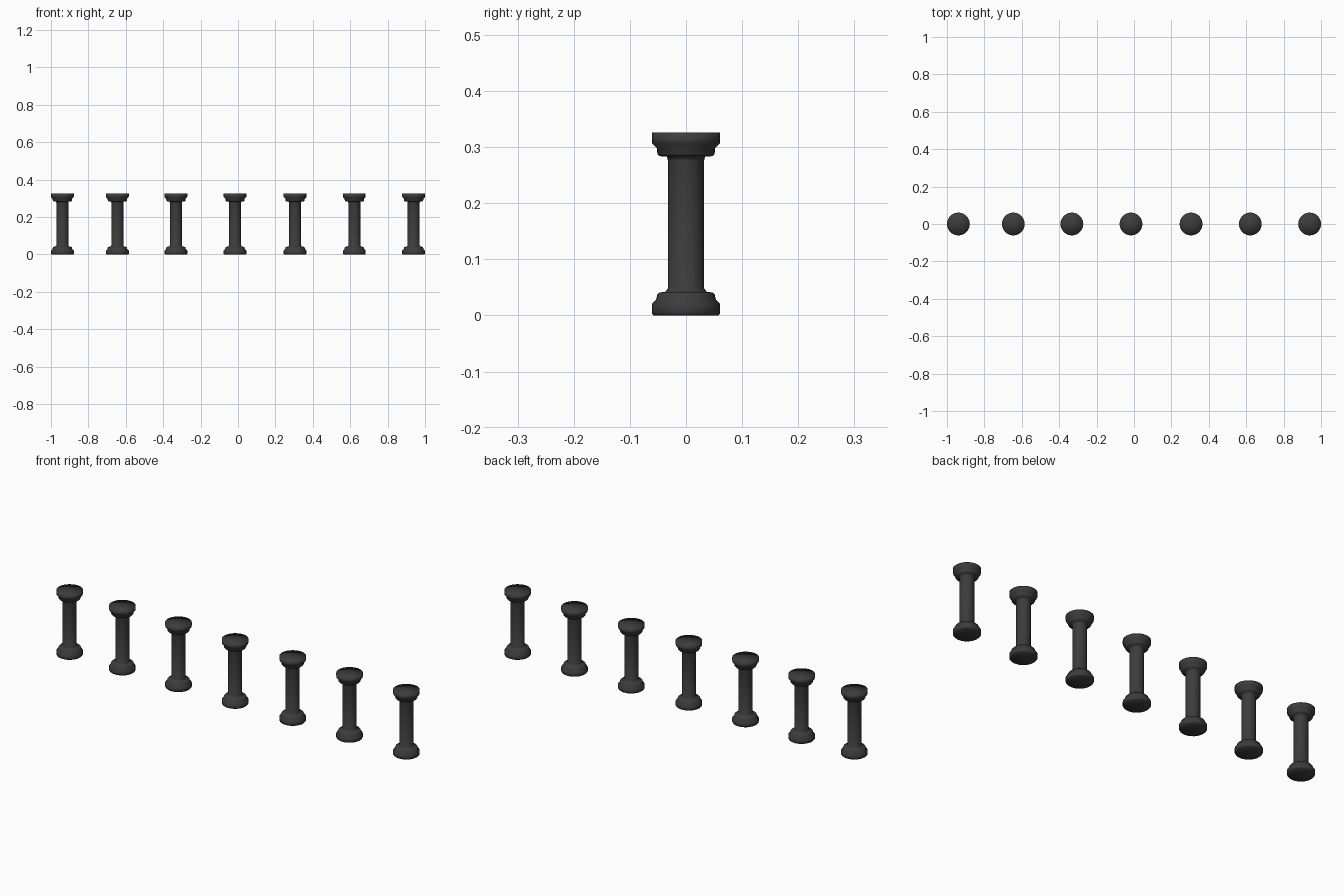
import bpy, bmesh
from math import tau
from mathutils import Matrix

cube = bpy.data.objects.get("Cube")
if cube:
    bpy.data.objects.remove(cube)

# Dark stone material
stone = bpy.data.materials.new("dark grey")
stone.use_nodes = True
colour = (0.045, 0.045, 0.045, 1)
stone.diffuse_color = colour
stone.node_tree.nodes["Principled BSDF"].inputs["Base Color"].default_value = colour

# Radius and height from the foot, up the shaft, to the capital
PROFILE = [(0, 0), (0.058, 0), (0.061, 0.004), (0.061, 0.02), (0.053, 0.029),
           (0.051, 0.038), (0.048, 0.041), (0.037, 0.042), (0.032, 0.049),
           (0.032, 0.275), (0.034, 0.283), (0.048, 0.284), (0.051, 0.288),
           (0.052, 0.298), (0.06, 0.306), (0.061, 0.312), (0.061, 0.326),
           (0, 0.326)]


def column_mesh():
    """Lathe the profile into one closed column."""
    bm = bmesh.new()
    verts = [bm.verts.new((r, 0, z)) for r, z in PROFILE]
    edges = [bm.edges.new(pair) for pair in zip(verts, verts[1:])]
    bmesh.ops.spin(bm, geom=verts + edges, axis=(0, 0, 1), cent=(0, 0, 0),
                   angle=tau, steps=32, use_merge=False)
    bmesh.ops.remove_doubles(bm, verts=bm.verts[:], dist=0.0002)
    bmesh.ops.recalc_face_normals(bm, faces=bm.faces[:])
    for face in bm.faces:
        face.smooth = True
    mesh = bpy.data.meshes.new("column")
    bm.to_mesh(mesh)
    bm.free()
    mesh.materials.append(stone)
    return mesh


# Row of columns sharing one mesh
mesh = column_mesh()
for i, x in enumerate((-0.939, -0.645, -0.332, -0.016, 0.305, 0.622, 0.939)):
    column = bpy.data.objects.new(f"column_{i + 1}", mesh)
    column.matrix_world = Matrix.Translation((x, 0, 0))
    bpy.context.collection.objects.link(column)
